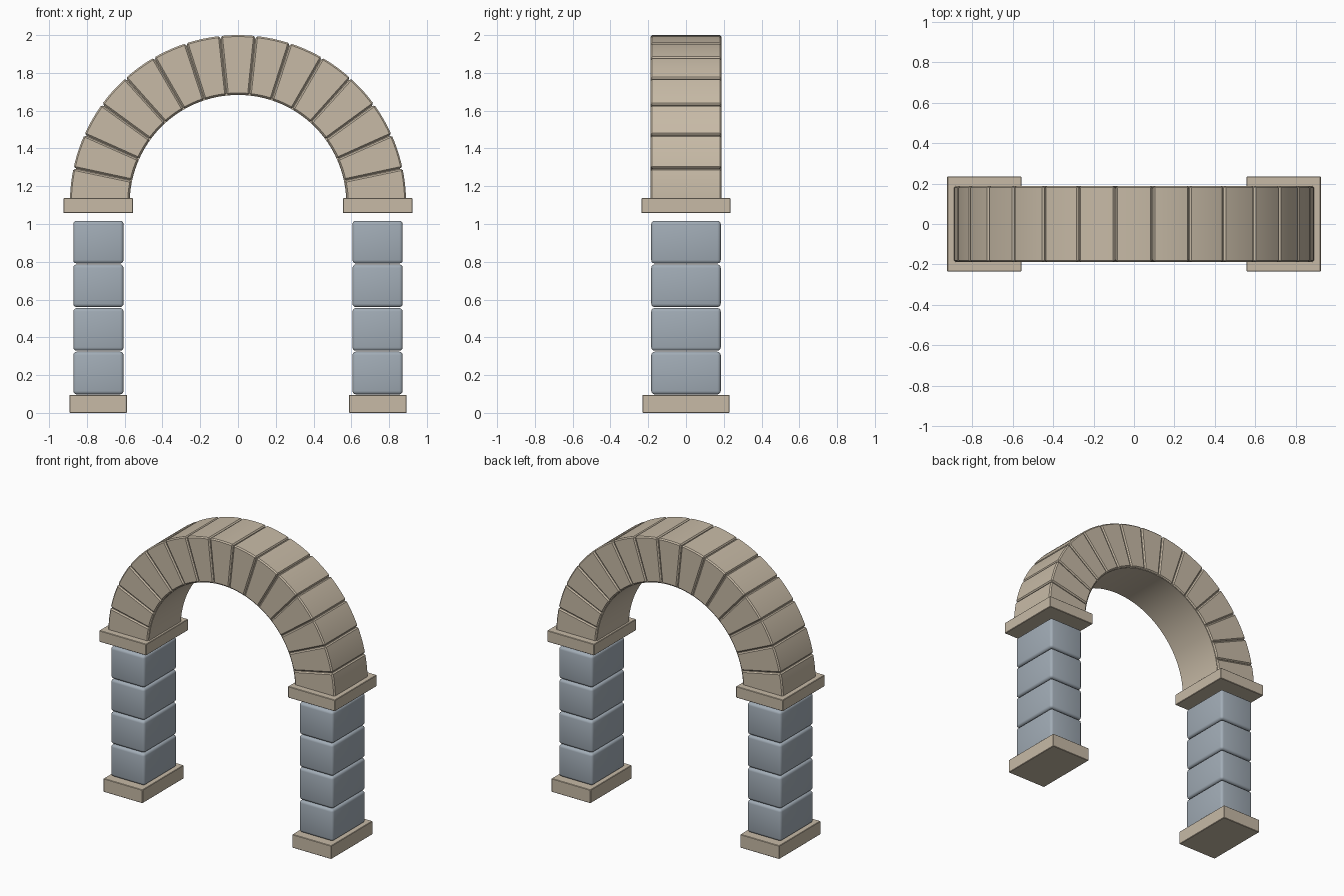
import bpy, bmesh, math
from mathutils import Vector

if "Cube" in bpy.data.objects:
    bpy.data.objects.remove(bpy.data.objects["Cube"])


def material(name, color):
    m = bpy.data.materials.new(name)
    m.diffuse_color = (*color, 1)
    m.use_nodes = True
    m.node_tree.nodes["Principled BSDF"].inputs["Base Color"].default_value = m.diffuse_color
    return m


sandstone = material("sandstone", (0.57, 0.49, 0.38))
bluestone = material("blue_grey_stone", (0.36, 0.415, 0.47))


def finish(bm, name, mat, bevel=0.0, segments=1):
    bmesh.ops.recalc_face_normals(bm, faces=bm.faces)
    if bevel:
        sharp = [e for e in bm.edges if e.calc_face_angle(0) > math.radians(30)]
        bmesh.ops.bevel(bm, geom=sharp, offset=bevel, segments=segments,
                        profile=0.5, affect='EDGES', clamp_overlap=True)
    mesh = bpy.data.meshes.new(name)
    bm.to_mesh(mesh)
    bm.free()
    obj = bpy.data.objects.new(name, mesh)
    bpy.context.collection.objects.link(obj)
    mesh.materials.append(mat)
    bpy.context.view_layer.objects.active = obj
    bpy.ops.object.select_all(action='DESELECT')
    obj.select_set(True)
    bpy.ops.object.shade_smooth_by_angle(angle=math.radians(35))
    return obj


def box(name, x, half_x, half_y, z0, z1, mat, bevel=0.0, segments=1):
    bm = bmesh.new()
    bmesh.ops.create_cube(bm, size=1)
    for v in bm.verts:
        v.co = Vector((x + v.co.x * 2 * half_x, v.co.y * 2 * half_y,
                       z0 + (v.co.z + 0.5) * (z1 - z0)))
    finish(bm, name, mat, bevel, segments)


CENTRE_Z = 1.11


def arc_block(name, a0, a1, r0, r1, half_y, steps, mat, bevel=0.0):
    # curved wedge between two angles and two radii, extruded through y
    angles = [a0 + (a1 - a0) * i / steps for i in range(steps + 1)]
    bm = bmesh.new()
    rings = []
    for a in angles:
        corners = [(r0, -half_y), (r1, -half_y), (r1, half_y), (r0, half_y)]
        rings.append([bm.verts.new((r * math.cos(a), y, CENTRE_Z + r * math.sin(a)))
                      for r, y in corners])
    for p, q in zip(rings, rings[1:]):
        for k in range(4):
            n = (k + 1) % 4
            bm.faces.new((p[k], p[n], q[n], q[k]))
    bm.faces.new(rings[0])
    bm.faces.new(rings[-1])
    finish(bm, name, mat, bevel)


# Two piers: plinth, four rounded blocks, capital
for side, s in (("left", -1), ("right", 1)):
    box(f"{side}_plinth", s * 0.74, 0.153, 0.231, 0, 0.095, sandstone, 0.003)
    for i in range(4):
        z = 0.098 + i * 0.231
        box(f"{side}_pier_block_{i + 1}", s * 0.739, 0.133, 0.184, z, z + 0.226,
            bluestone, 0.018, 3)
    box(f"{side}_capital", s * 0.74, 0.184, 0.235, 1.057, 1.137, sandstone, 0.003)

# Smooth inner ring that closes the joints and forms the soffit
arc_block("arch_core", 0, math.pi, 0.573, 0.878, 0.178, 90, sandstone)

# Fifteen wedge stones with narrow joints
COUNT = 15
step = math.pi / COUNT
gap = 0.003
for i in range(COUNT):
    arc_block(f"arch_stone_{i + 1}", i * step + gap, (i + 1) * step - gap,
              0.576, 0.89, 0.188, 6, sandstone, 0.008)
